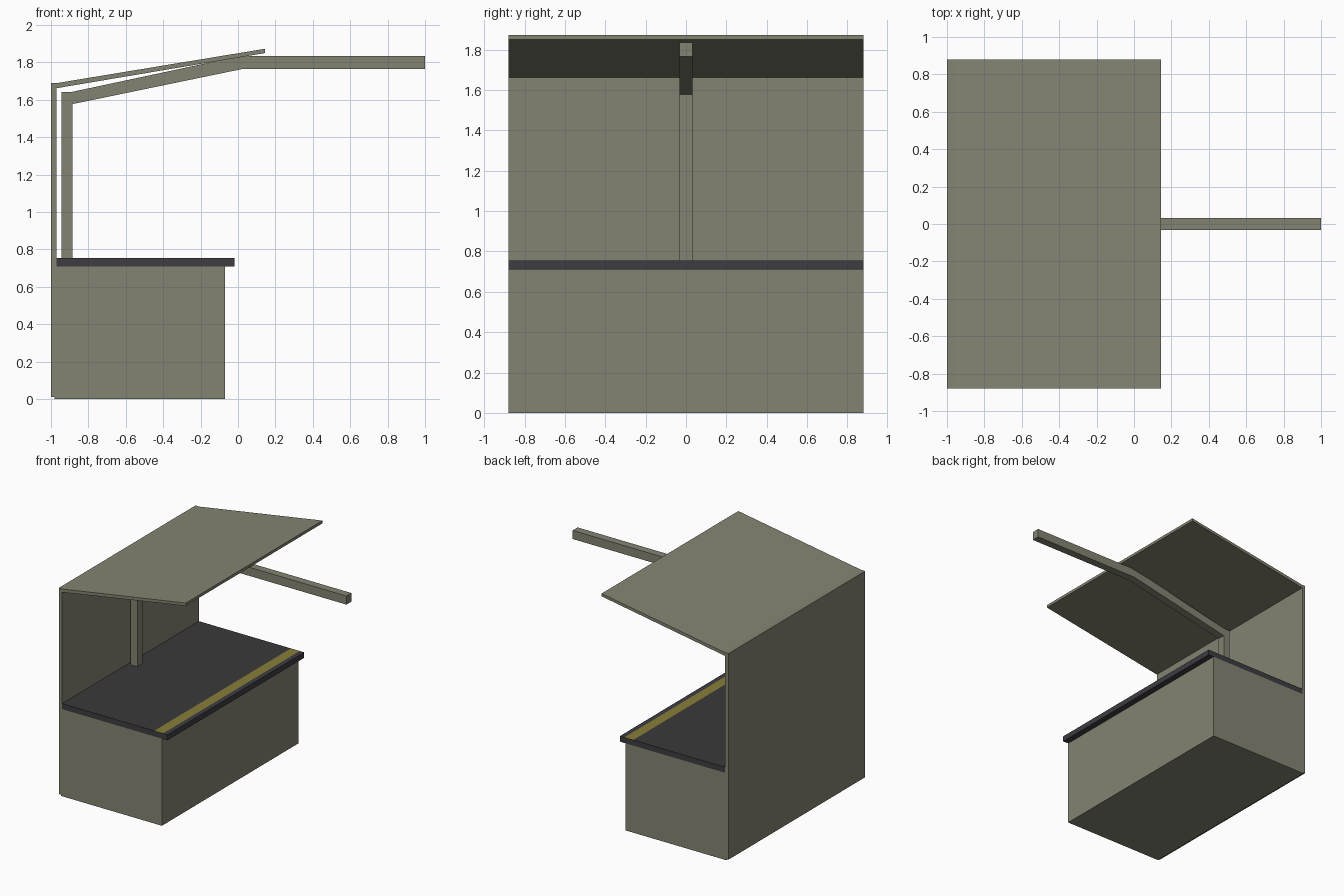
import bpy
import bmesh

cube = bpy.data.objects.get("Cube")
if cube:
    bpy.data.objects.remove(cube, do_unlink=True)


def material(name, rgb):
    mat = bpy.data.materials.new(name)
    mat.use_nodes = True
    colour = (*rgb, 1.0)
    mat.diffuse_color = colour
    mat.node_tree.nodes["Principled BSDF"].inputs["Base Color"].default_value = colour
    return mat


concrete = material("concrete", (0.23, 0.23, 0.17))
edging = material("dark_edging", (0.047, 0.045, 0.053))
paving = material("dark_paving", (0.042, 0.041, 0.041))
yellow = material("yellow_line", (0.25, 0.21, 0.04))


def extrude_profile(name, points, half_depth, mats, rule=None):
    """Sweep an (x, z) outline along y; rule(face) picks a material index."""
    bm = bmesh.new()
    face = bm.faces.new([bm.verts.new((x, -half_depth, z)) for x, z in points])
    swept = bmesh.ops.extrude_face_region(bm, geom=[face])["geom"]
    verts = [g for g in swept if isinstance(g, bmesh.types.BMVert)]
    bmesh.ops.translate(bm, vec=(0, 2 * half_depth, 0), verts=verts)
    bmesh.ops.recalc_face_normals(bm, faces=bm.faces)
    bm.normal_update()
    if rule:
        for f in bm.faces:
            f.material_index = rule(f)
    mesh = bpy.data.meshes.new(name)
    bm.to_mesh(mesh)
    bm.free()
    for mat in mats:
        mesh.materials.append(mat)
    obj = bpy.data.objects.new(name, mesh)
    bpy.context.collection.objects.link(obj)
    return obj


HALF = 0.88
LINE_BACK, LINE_FRONT = -0.14, -0.06

# Solid platform body
extrude_profile("platform_base",
                [(-0.98, 0), (-0.07, 0), (-0.07, 0.71), (-0.98, 0.71)],
                HALF, [concrete])

# Overhanging deck slab with a painted safety line along its edge
def deck_colour(face):
    if face.normal.z < 0.9:
        return 0
    x = face.calc_center_median().x
    if x < LINE_BACK:
        return 1
    return 2 if x < LINE_FRONT else 0


extrude_profile("deck_slab",
                [(-0.97, 0.71), (-0.02, 0.71), (-0.02, 0.755),
                 (LINE_FRONT, 0.755), (LINE_BACK, 0.755), (-0.97, 0.755)],
                HALF, [edging, paving, yellow], deck_colour)

# Back wall and sloping canopy in one bent sheet
extrude_profile("wall_and_canopy",
                [(-1, 0.01), (-0.97, 0.01), (-0.97, 1.662), (0.145, 1.85),
                 (0.145, 1.873), (-0.965, 1.69), (-1, 1.69)],
                HALF, [concrete])

# Central post that bends into a rising, then level, beam
extrude_profile("post_and_beam",
                [(-0.945, 0.75), (-0.885, 0.75), (-0.885, 1.577), (0.025, 1.765),
                 (1, 1.765), (1, 1.835), (0.015, 1.835), (-0.885, 1.643),
                 (-0.945, 1.643)],
                0.032, [concrete])
